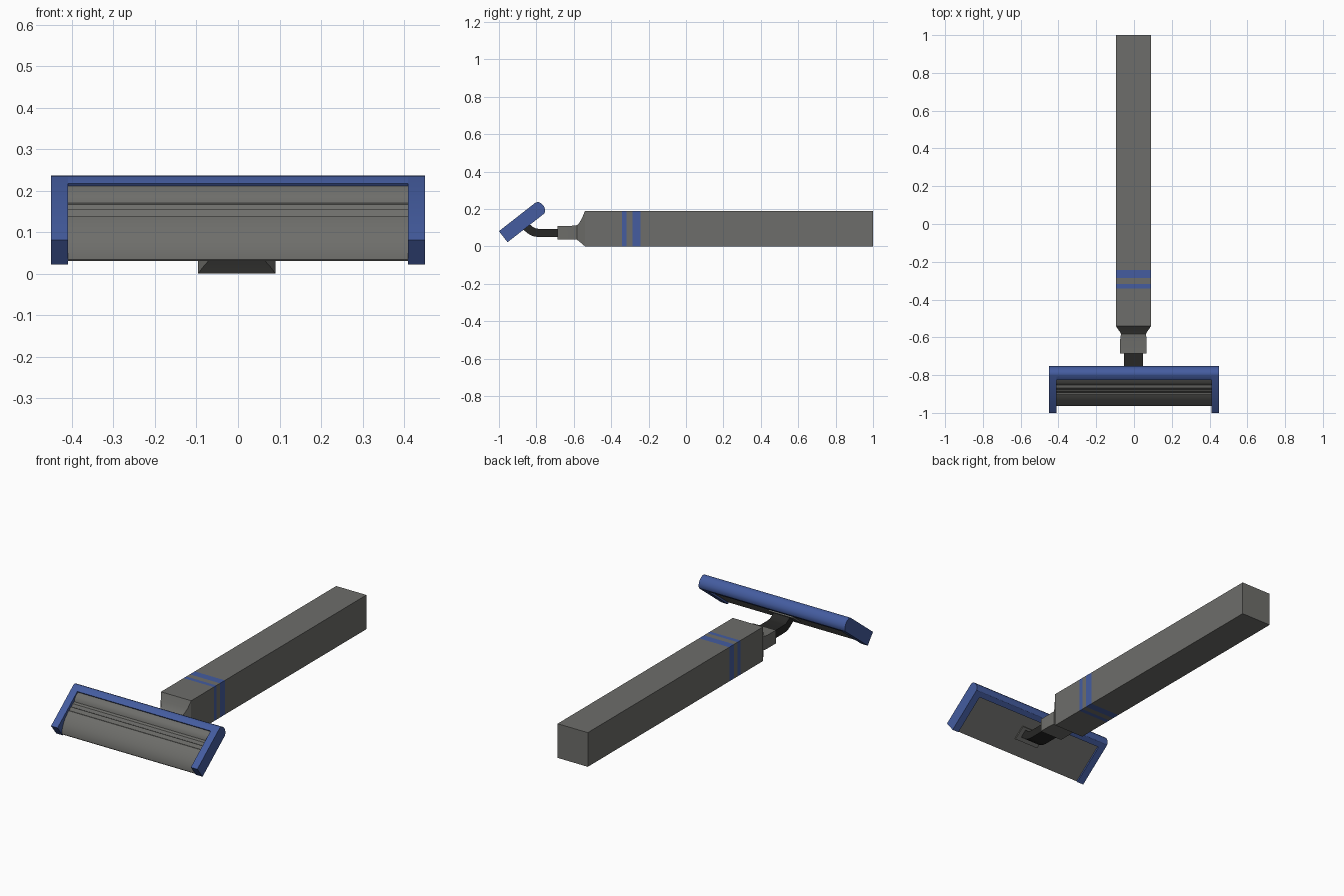
import bpy, bmesh, math
from mathutils import Vector

if "Cube" in bpy.data.objects:
    bpy.data.objects.remove(bpy.data.objects["Cube"])


def material(name, rgb):
    m = bpy.data.materials.new(name)
    m.diffuse_color = (*rgb, 1)
    m.use_nodes = True
    m.node_tree.nodes["Principled BSDF"].inputs["Base Color"].default_value = m.diffuse_color
    return m


GREY = material("warm_grey", (0.155, 0.155, 0.145))
BLUE = material("blue", (0.058, 0.108, 0.35))
DARK = material("near_black", (0.02, 0.02, 0.019))
CX = -0.003  # handle centre line


def finish(name, bm, mats, smooth=False):
    bmesh.ops.recalc_face_normals(bm, faces=bm.faces)
    me = bpy.data.meshes.new(name)
    bm.to_mesh(me)
    bm.free()
    for m in mats:
        me.materials.append(m)
    ob = bpy.data.objects.new(name, me)
    bpy.context.collection.objects.link(ob)
    if smooth:
        bpy.ops.object.select_all(action='DESELECT')
        ob.select_set(True)
        bpy.context.view_layer.objects.active = ob
        bpy.ops.object.shade_smooth_by_angle(angle=math.radians(32))
    return ob


def prism(name, profile, x0, x1, mat, smooth=False):
    """Extrude a closed (y, z) profile along x."""
    bm = bmesh.new()
    a = [bm.verts.new((x0, y, z)) for y, z in profile]
    b = [bm.verts.new((x1, y, z)) for y, z in profile]
    bm.faces.new(a)
    bm.faces.new(b)
    n = len(profile)
    for i in range(n):
        j = (i + 1) % n
        bm.faces.new((a[i], a[j], b[j], b[i]))
    return finish(name, bm, [mat], smooth)


def loft(name, rings, mats, stripes=(), smooth=False):
    """Skin rectangular rings (y, half width, z low, z high) along y."""
    bm = bmesh.new()
    loops = [[bm.verts.new((CX + sx * w, y, z)) for sx, z in
              ((-1, z0), (1, z0), (1, z1), (-1, z1))] for y, w, z0, z1 in rings]
    bm.faces.new(loops[0])
    bm.faces.new(loops[-1])
    for a, b in zip(loops, loops[1:]):
        for i in range(4):
            j = (i + 1) % 4
            f = bm.faces.new((a[i], a[j], b[j], b[i]))
            y = f.calc_center_median().y
            f.material_index = int(any(lo < y < hi for lo, hi in stripes))
    return finish(name, bm, mats, smooth)


# handle with shoulder, neck and two painted bands
bands = ((-0.341, -0.317), (-0.286, -0.243))
rings = [(-0.686, 0.07, 0.036, 0.11), (-0.61, 0.07, 0.036, 0.11),
         (-0.583, 0.066, 0.036, 0.113), (-0.571, 0.072, 0.026, 0.125),
         (-0.556, 0.083, 0.014, 0.15), (-0.54, 0.093, 0, 0.19)]
rings += [(y, 0.093, 0, 0.19) for band in bands for y in band]
rings += [(1.0, 0.093, 0, 0.19)]
loft("handle", rings, [GREY, BLUE], bands, smooth=True)

# curved connector between neck and head
path = [(-0.66, 0.072), (-0.79, 0.072), (-0.81, 0.075), (-0.83, 0.085),
        (-0.85, 0.101), (-0.868, 0.12)]
upper, lower = [], []
for i, p in enumerate(path):
    d = Vector(path[min(i + 1, len(path) - 1)]) - Vector(path[max(i - 1, 0)])
    nrm = Vector((d.y, -d.x)).normalized() * 0.022
    upper.append(tuple(Vector(p) + nrm))
    lower.append(tuple(Vector(p) - nrm))
prism("connector", upper + lower[::-1], CX - 0.05, CX + 0.05, DARK, True)

# head is laid out in tilted coordinates: s along the head, t through it
ANG = math.radians(38)


def tilt(points):
    c, k = math.cos(ANG), math.sin(ANG)
    return [(-0.954 + s * c - t * k, 0.022 + s * k + t * c) for s, t in points]


# blue frame: rounded back bar and two side arms
rounded = [(0.25, 0), (0.262, 0.008), (0.269, 0.022), (0.272, 0.038),
           (0.269, 0.055), (0.262, 0.068), (0.25, 0.075)]
prism("frame_back_bar", tilt([(0.221, 0)] + rounded + [(0.221, 0.075)]),
      -0.41, 0.41, BLUE, True)
for side, name in ((-1, "frame_left_arm"), (1, "frame_right_arm")):
    prism(name, tilt([(0, 0)] + rounded + [(0, 0.075)]),
          side * 0.41, side * 0.45, BLUE, True)

# blade cartridge: convex guard strip, blade steps and lubricating strip
cartridge = [(0.0, 0.01), (0.0, 0.015), (0.008, 0.024), (0.025, 0.037),
             (0.045, 0.047), (0.07, 0.055), (0.095, 0.059), (0.113, 0.060),
             (0.117, 0.055), (0.136, 0.062), (0.14, 0.055), (0.156, 0.061),
             (0.171, 0.055), (0.182, 0.064), (0.198, 0.068), (0.223, 0.067),
             (0.223, 0.01)]
prism("blade_cartridge", tilt(cartridge), -0.412, 0.412, GREY, True)

# mounting pad under the cartridge
prism("mounting_pad", tilt([(0.085, 0.002), (0.165, 0.002), (0.165, 0.02), (0.085, 0.02)]),
      CX - 0.075, CX + 0.075, GREY)
